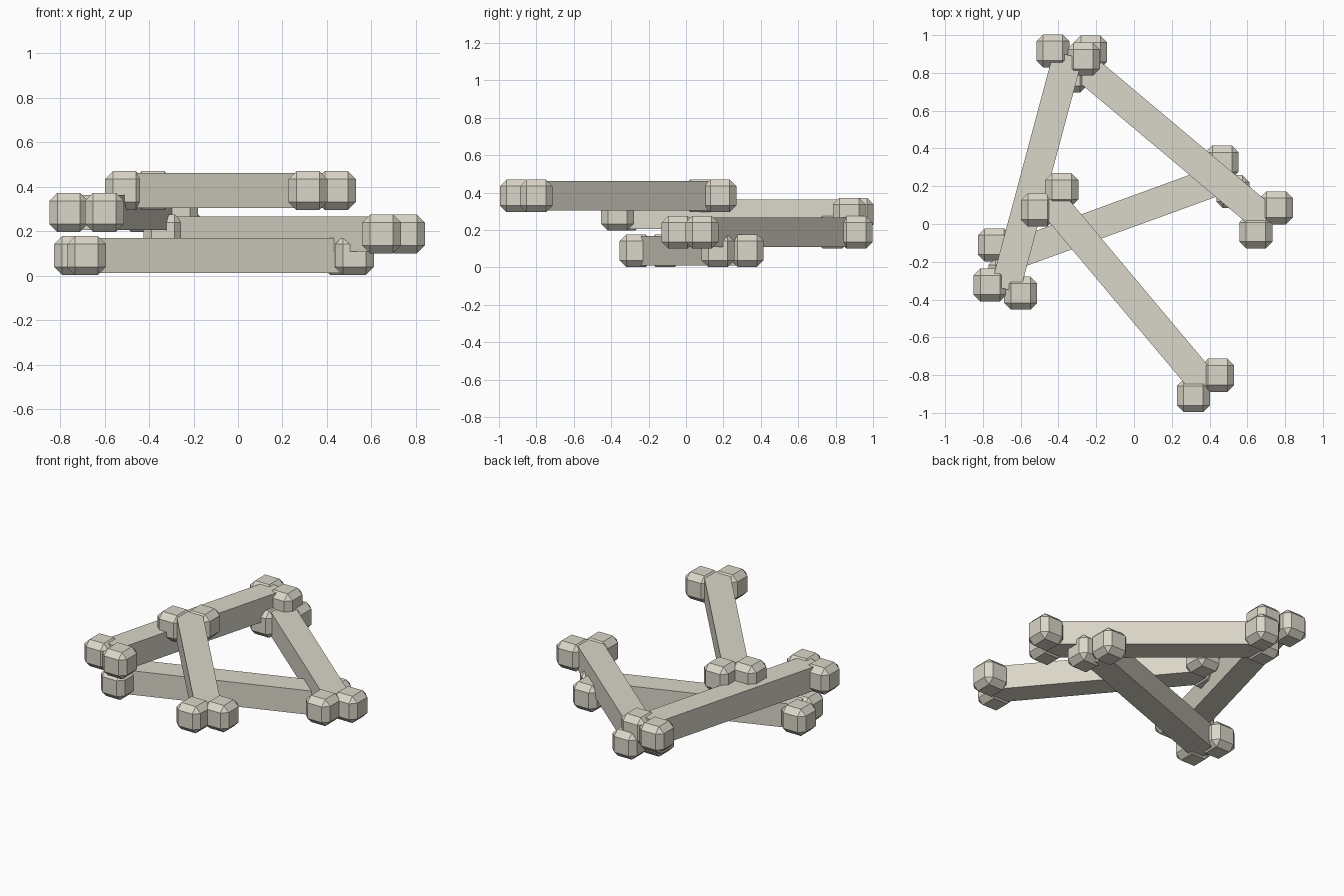
import bpy, bmesh, math
from mathutils import Matrix, Vector

cube = bpy.data.objects.get("Cube")
if cube:
    bpy.data.objects.remove(cube, do_unlink=True)

# Single ivory colour
ivory = bpy.data.materials.new("ivory")
ivory.use_nodes = True
COLOR = (0.70, 0.67, 0.58, 1)
ivory.diffuse_color = COLOR
ivory.node_tree.nodes["Principled BSDF"].inputs["Base Color"].default_value = COLOR

LENGTH = 1.283      # between knob rows
THICK = 0.157       # square shaft
KNOB = 0.175
CHAMFER = 0.036
SPREAD = 0.167      # between the two knobs of one end


def finish(bm, name):
    mesh = bpy.data.meshes.new(name)
    bm.to_mesh(mesh)
    bm.free()
    mesh.materials.append(ivory)
    obj = bpy.data.objects.new(name, mesh)
    bpy.context.collection.objects.link(obj)
    return obj


def shaft(name, center, angle):
    bm = bmesh.new()
    bmesh.ops.create_cube(bm, size=1)
    bm.transform(Matrix.Diagonal((LENGTH, THICK, THICK, 1)))
    obj = finish(bm, name)
    obj.location = center
    obj.rotation_euler.z = angle


def knob(name, center):
    bm = bmesh.new()
    bmesh.ops.create_cube(bm, size=KNOB)
    bmesh.ops.bevel(bm, geom=bm.edges[:], offset=CHAMFER, segments=1,
                    affect='EDGES', profile=0.5)
    finish(bm, name).location = center


def bone(name, x, y, z, degrees):
    """Square shaft with a pair of upright chamfered knobs on each end."""
    center, angle = Vector((x, y, z)), math.radians(degrees)
    turn = Matrix.Rotation(angle, 3, 'Z')
    shaft(name + "_shaft", center, angle)
    for end, along in (("start", -1), ("end", 1)):
        for side, across in (("right", -1), ("left", 1)):
            offset = Vector((along * LENGTH / 2, across * SPREAD / 2, 0))
            knob(f"{name}_{end}_{side}_knob", center + turn @ offset)


# Stack of bones, lowest first
bone("bottom_bone", -0.108, 0.03, 0.09, 20)
bone("lower_middle_bone", 0.208, 0.434, 0.188, -40)
bone("upper_middle_bone", -0.515, 0.275, 0.285, 75)
bone("top_bone", -0.034, -0.363, 0.383, -50)
